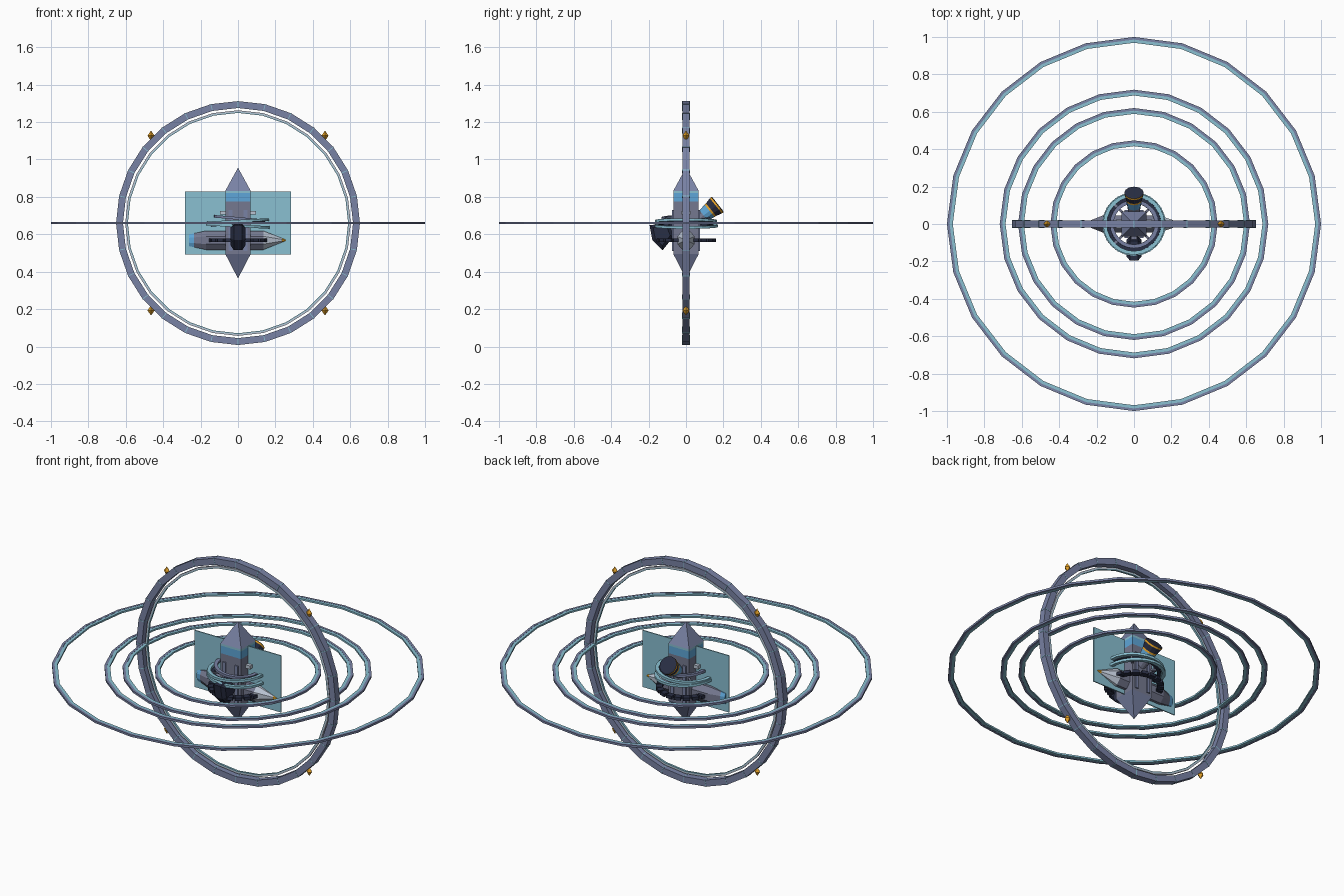
import bpy, bmesh, math
from mathutils import Vector, Matrix

if "Cube" in bpy.data.objects:
    bpy.data.objects.remove(bpy.data.objects["Cube"], do_unlink=True)

CZ = 0.66  # height of the shared centre


def material(name, r, g, b):
    m = bpy.data.materials.new(name)
    m.use_nodes = True
    col = [(c / 255) ** 2.2 for c in (r, g, b)] + [1]
    m.diffuse_color = col
    m.node_tree.nodes["Principled BSDF"].inputs["Base Color"].default_value = col
    return m


SLATE = material("slate", 120, 129, 163)
GREY = material("hull grey", 116, 120, 142)
TEAL = material("pale teal", 136, 190, 208)
BLUE = material("sky blue", 95, 165, 215)
NAVY = material("dark navy", 45, 50, 70)
GOLD = material("orange gold", 235, 165, 45)
PALE = material("pale grey", 185, 195, 210)


def finish(name, bm, mats, matrix=None):
    if matrix:
        bm.transform(matrix)
    bmesh.ops.recalc_face_normals(bm, faces=bm.faces)
    me = bpy.data.meshes.new(name)
    bm.to_mesh(me)
    bm.free()
    for m in mats:
        me.materials.append(m)
    ob = bpy.data.objects.new(name, me)
    bpy.context.collection.objects.link(ob)
    return ob


def band(name, r_in, r_out, h, sides, mat, matrix, half=True):
    """Flat faceted hoop around local z, h is the half height."""
    bm = bmesh.new()
    loops = []
    for i in range(sides):
        a = math.tau * i / sides
        loops.append([bm.verts.new((r * math.cos(a), r * math.sin(a), z))
                      for r, z in ((r_in, -h), (r_out, -h), (r_out, h), (r_in, h))])
    for i, p in enumerate(loops):
        q = loops[(i + 1) % sides]
        for k in range(4):
            j = (k + 1) % 4
            bm.faces.new((p[k], p[j], q[j], q[k]))
    return finish(name, bm, [mat], matrix)


def box(name, size, matrix, mat):
    bm = bmesh.new()
    bmesh.ops.create_cube(bm, size=1)
    bm.transform(Matrix.Diagonal((*size, 1)))
    return finish(name, bm, [mat], matrix)


def loft(name, sections, sides, mats, matrix, twist=0.0):
    """Sections are (position, half width a, half width b, material index)."""
    bm = bmesh.new()
    rows = []
    for t, a, b, _ in sections:
        rows.append([bm.verts.new((a * math.cos(twist + math.tau * i / sides),
                                   b * math.sin(twist + math.tau * i / sides), t))
                     for i in range(sides)])
    for p, q, s in zip(rows, rows[1:], sections):
        for i in range(sides):
            j = (i + 1) % sides
            bm.faces.new((p[i], p[j], q[j], q[i])).material_index = s[3]
    bm.faces.new(rows[0]).material_index = sections[0][3]
    bm.faces.new(rows[-1]).material_index = sections[-1][3]
    return finish(name, bm, mats, matrix)


def at(x, y, z):
    return Matrix.Translation((x, y, z))


CENTRE = at(0, 0, CZ)
UPRIGHT = CENTRE @ Matrix.Rotation(math.radians(90), 4, "X")

# Flat orbit hoops, slate outside and teal inside
for n, r in enumerate((0.447, 0.62, 0.718, 1.0)):
    band(f"orbit_outer_{n}", r - 0.014, r, 0.006, 24, SLATE, CENTRE)
    band(f"orbit_inner_{n}", r - 0.031, r - 0.014, 0.005, 24, TEAL, CENTRE)

# Upright ring with seams, inner hoop and four gems
band("great_ring", 0.615, 0.652, 0.02, 28, SLATE, UPRIGHT)
band("great_ring_liner", 0.589, 0.594, 0.006, 28, TEAL, UPRIGHT)
band("great_ring_liner_edge", 0.594, 0.603, 0.006, 28, PALE, UPRIGHT)
for i in range(28):
    m = UPRIGHT @ Matrix.Rotation(math.tau * i / 28, 4, "Z") @ at(0.6335, 0, 0)
    box(f"ring_seam_{i}", (0.039, 0.004, 0.042), m, TEAL)
for sx in (-1, 1):
    for sz in (-1, 1):
        loft("gem", [(-0.026, 0.001, 0.001, 0), (0, 0.019, 0.019, 0), (0.026, 0.001, 0.001, 0)],
             4, [GOLD], at(sx * 0.465, 0, CZ + sz * 0.467))

# Central tower with pointed ends
W = 0.068 * math.sqrt(2)
loft("tower", [(0.365, 0.001, 0.001, 1), (0.495, W, W, 0), (0.775, W, W, 2),
               (0.82, W, W, 3), (0.832, W, W, 1), (0.955, 0.001, 0.001, 1)],
     4, [GREY, SLATE, BLUE, TEAL], at(0, 0, 0), math.pi / 4)
for s in (-1, 1):
    box("tower_fin", (0.035, 0.05, 0.02), at(s * 0.078, 0, 0.715), PALE)
    box("tower_rib", (0.02, 0.15, 0.22), at(s * 0.04, 0, 0.62), SLATE)

# Thin glass screen
box("screen", (0.565, 0.006, 0.335), at(0, 0, CZ), TEAL)

# Collar hoops round the tower, slightly tilted
for n, (r, z, tilt, mat) in enumerate(((0.17, 0.645, 3, TEAL), (0.145, 0.66, -5, NAVY),
                                       (0.165, 0.67, -3, TEAL), (0.13, 0.685, 5, SLATE))):
    m = at(0, 0, z) @ Matrix.Rotation(math.radians(tilt), 4, "Y")
    band(f"collar_{n}", r - 0.02, r, 0.007, 24, mat, m)
for i in range(4):
    box("collar_spoke", (0.11, 0.012, 0.01),
        CENTRE @ Matrix.Rotation(math.radians(45 + 90 * i), 4, "Z") @ at(0.1, 0, 0), GREY)

# Lower belt of dark blocks
for i in range(20):
    m = at(0, 0, 0.568) @ Matrix.Rotation(math.tau * i / 20, 4, "Z") @ at(0.143, 0, 0)
    box(f"belt_block_{i}", (0.035, 0.036, 0.018), m, NAVY)
band("belt_core", 0.125, 0.145, 0.005, 20, NAVY, at(0, 0, 0.568))

# Craft lying along x, pale nose with orange tip
ALONG_X = at(0, 0, 0.568) @ Matrix.Rotation(math.radians(90), 4, "Y")
loft("craft", [(-0.262, 0.034, 0.012, 1), (-0.235, 0.04, 0.02, 0), (-0.17, 0.055, 0.048, 0),
               (0.135, 0.055, 0.05, 2), (0.235, 0.012, 0.012, 3), (0.262, 0.001, 0.001, 3)],
     8, [GREY, BLUE, PALE, GOLD], ALONG_X, math.pi / 8)

# Dark pod at the front, a wedge with bevelled cheeks
bm = bmesh.new()
outline = [(-0.195, 0.65), (-0.09, 0.655), (-0.065, 0.59), (-0.125, 0.515), (-0.18, 0.57)]
mid = Vector((0, -0.13, 0.6))
for x, k in ((-0.04, 0.7), (-0.022, 1), (0.022, 1), (0.04, 0.7)):
    for y, z in outline:
        bm.verts.new((x, mid.y + (y - mid.y) * k, mid.z + (z - mid.z) * k))
bmesh.ops.convex_hull(bm, input=bm.verts)
finish("front_pod", bm, [NAVY])
box("front_pod_arm", (0.03, 0.08, 0.03), at(0, -0.075, 0.62), GREY)

# Blue thruster at the back, tilted upward, with orange bands
AIM = Vector((0, 0.78, 0.62)).to_track_quat("Z", "Y").to_matrix().to_4x4()
loft("rear_thruster", [(-0.05, 0.025, 0.025, 0), (0.025, 0.036, 0.036, 1), (0.065, 0.042, 0.042, 2),
                       (0.075, 0.043, 0.043, 3), (0.108, 0.052, 0.052, 2),
                       (0.118, 0.052, 0.052, 3), (0.122, 0.045, 0.045, 3)],
     12, [GREY, BLUE, GOLD, NAVY], at(0, 0.075, 0.685) @ AIM)
